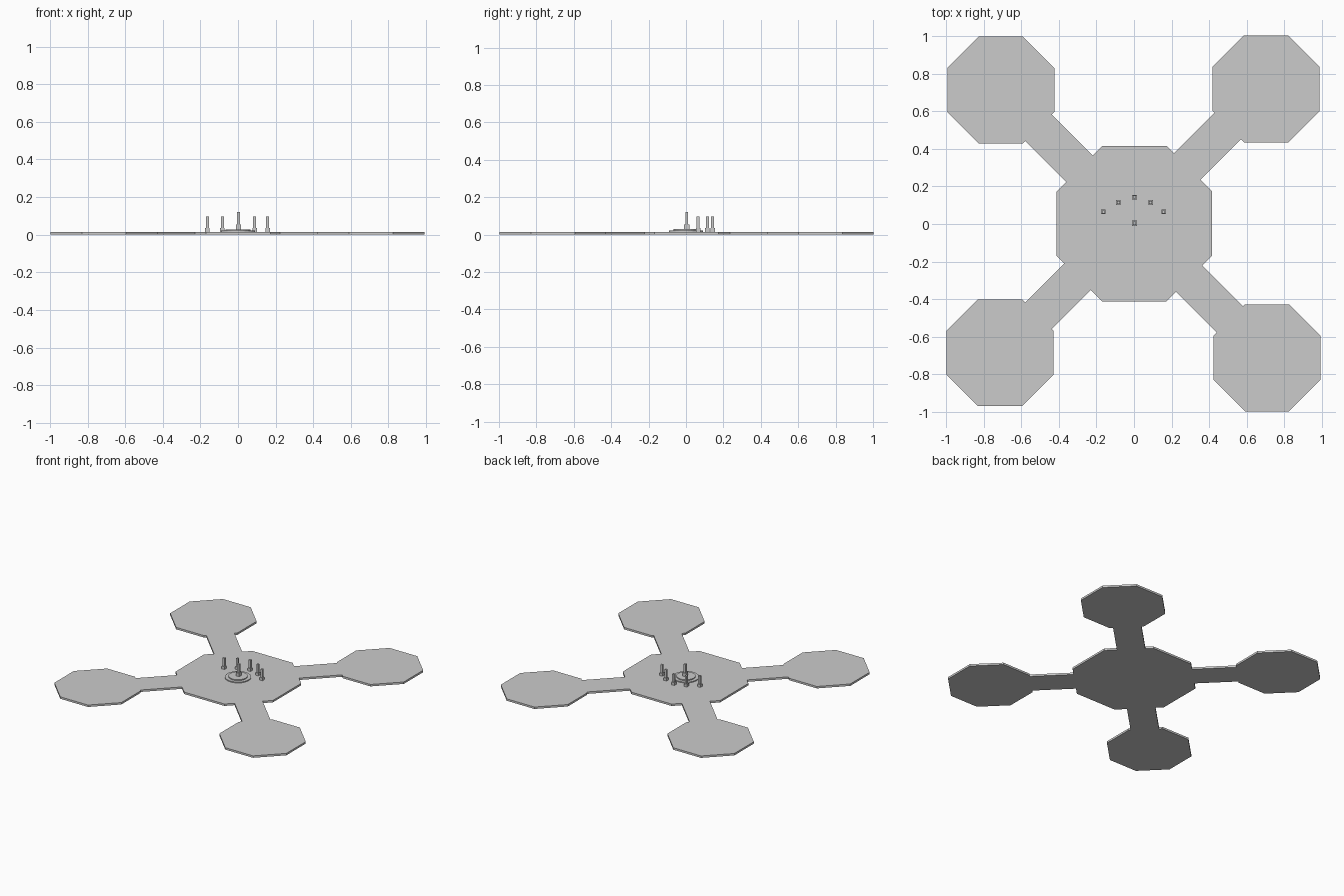
import bpy
import bmesh
import math

if "Cube" in bpy.data.objects:
    bpy.data.objects.remove(bpy.data.objects["Cube"])

T = 0.015  # slab thickness


def prism(name, points, z0, z1):
    """Extrude a flat outline from z0 up to z1."""
    bm = bmesh.new()
    face = bm.faces.new([bm.verts.new((x, y, z0)) for x, y in points])
    ext = bmesh.ops.extrude_face_region(bm, geom=[face])
    tops = [v for v in ext["geom"] if isinstance(v, bmesh.types.BMVert)]
    bmesh.ops.translate(bm, verts=tops, vec=(0, 0, z1 - z0))
    bmesh.ops.recalc_face_normals(bm, faces=bm.faces)
    mesh = bpy.data.meshes.new(name)
    bm.to_mesh(mesh)
    bm.free()
    obj = bpy.data.objects.new(name, mesh)
    bpy.context.collection.objects.link(obj)
    return obj


def ngon(cx, cy, apothem, n):
    """Regular polygon with a flat side facing +x."""
    r = apothem / math.cos(math.pi / n)
    return [(cx + r * math.cos((i + 0.5) * math.tau / n),
             cy + r * math.sin((i + 0.5) * math.tau / n)) for i in range(n)]


def square(cx, cy, h):
    return [(cx - h, cy - h), (cx + h, cy - h), (cx + h, cy + h), (cx - h, cy + h)]


def pillar(name, x, y, z0, z_base, z_top, h_base, h_post):
    """Square plinth with a slimmer post on it."""
    prism(name + "_base", square(x, y, h_base), z0, z_base)
    prism(name + "_post", square(x, y, h_post), z_base, z_top)


# Central platform
prism("central_platform", ngon(0.002, 0.002, 0.413, 8), 0, T)

# Corner platforms and their diagonal walkways (offset is along the walkway's left)
corners = [
    ("back_right", 0.702, 0.718, 45, 0.016),
    ("back_left", -0.708, 0.713, 135, -0.003),
    ("front_left", -0.712, -0.685, 225, -0.014),
    ("front_right", 0.707, -0.712, 315, 0.002),
]
for name, cx, cy, deg, off in corners:
    prism(name + "_platform", ngon(cx, cy, 0.284, 8), 0, T)
    c, s = math.cos(math.radians(deg)), math.sin(math.radians(deg))
    local = [(0.405, off - 0.099), (0.722, off - 0.099),
             (0.722, off + 0.099), (0.405, off + 0.099)]
    prism(name + "_walkway", [(u * c - v * s, u * s + v * c) for u, v in local], 0, T)

# Stepped round dais with the tall centre pillar
prism("dais_lower_step", ngon(0, 0, 0.09, 24), T, 0.022)
prism("dais_upper_step", ngon(0, 0, 0.066, 24), 0.022, 0.029)
pillar("centre_pillar", 0.003, 0.004, 0.029, 0.055, 0.12, 0.014, 0.008)

# Arc of pillars behind the dais
arc = [(-0.163, 0.065), (-0.083, 0.114), (0.003, 0.143), (0.089, 0.114), (0.158, 0.065)]
for i, (x, y) in enumerate(arc):
    pillar(f"arc_pillar_{i + 1}", x, y, T, 0.036, 0.098, 0.0125, 0.008)
